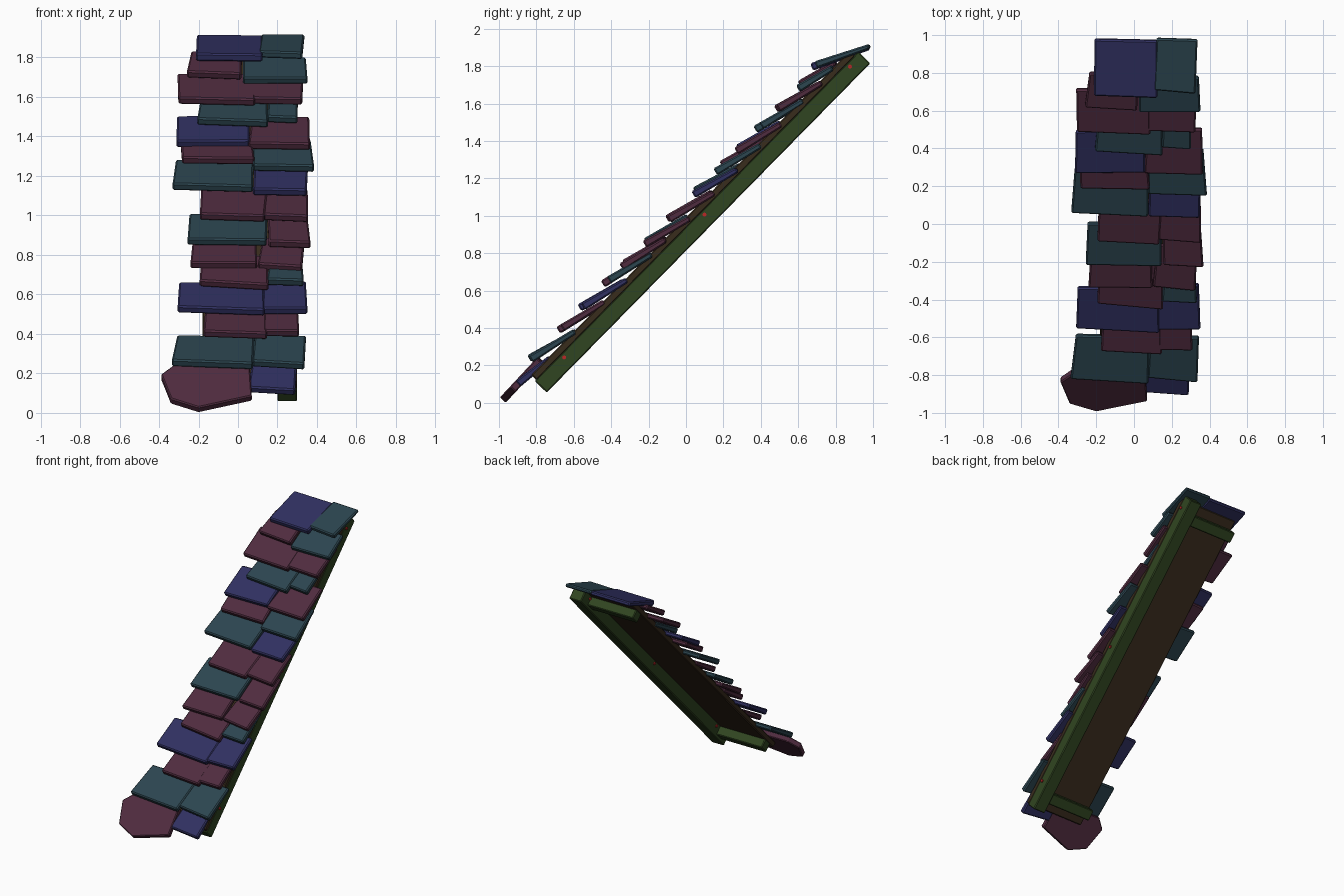
import bpy, bmesh, math, random
from mathutils import Matrix

if "Cube" in bpy.data.objects:
    bpy.data.objects.remove(bpy.data.objects["Cube"])

random.seed(4)

def mat(name, r, g, b):
    m = bpy.data.materials.new(name)
    m.diffuse_color = (r, g, b, 1)
    m.use_nodes = True
    m.node_tree.nodes["Principled BSDF"].inputs["Base Color"].default_value = m.diffuse_color
    return m

WOOD = mat("dark_wood", 0.03, 0.06, 0.015)
PANEL = mat("panel_wood", 0.04, 0.025, 0.012)
NAIL = mat("nail_red", 0.5, 0.02, 0.02)
SLATES = [mat("slate_blue", 0.03, 0.03, 0.12), mat("slate_plum", 0.08, 0.025, 0.05),
          mat("slate_teal", 0.025, 0.06, 0.08)]

# Frame space: x across, y up the slope, z out of the roof
SLOPE = math.atan2(1.76, 1.73)
LENGTH = math.hypot(1.76, 1.73)
FRAME = Matrix.Translation((0, -0.745, 0.055)) @ Matrix.Rotation(SLOPE, 4, 'X')

def prism(name, outline, z0, z1, matrix, material, bevel=0.006, thin=0.0):
    """Extrude a 2D outline; 'thin' shaves the top surface toward the upper end."""
    bm = bmesh.new()
    top_v = max(p[1] for p in outline)
    low = [bm.verts.new((x, y, z0)) for x, y in outline]
    high = [bm.verts.new((x, y, z1 - thin * y / top_v)) for x, y in outline]
    bm.faces.new(low[::-1])
    bm.faces.new(high)
    n = len(outline)
    for i in range(n):
        j = (i + 1) % n
        bm.faces.new((low[i], low[j], high[j], high[i]))
    bmesh.ops.recalc_face_normals(bm, faces=bm.faces)
    bmesh.ops.bevel(bm, geom=bm.edges[:], offset=bevel, segments=1, affect='EDGES')
    bm.transform(matrix)
    me = bpy.data.meshes.new(name)
    bm.to_mesh(me)
    bm.free()
    me.materials.append(material)
    ob = bpy.data.objects.new(name, me)
    bpy.context.collection.objects.link(ob)
    return ob

def beam(name, x0, x1, u0, u1, n0, n1, material=WOOD):
    prism(name, [(x0, u0), (x1, u0), (x1, u1), (x0, u1)], n0, n1, FRAME, material)

def shingle(name, x0, x1, y, z, length, tilt, thick=0.042):
    w = (x1 - x0) / 2
    j = lambda a: random.uniform(-a, a)
    outline = [(-w + j(.008), j(.008) + .01), (w + j(.006), j(.008)),
               (w - .005 + j(.008), length + j(.008)), (-w + .008 + j(.008), length + j(.008))]
    m = (Matrix.Translation(((x0 + x1) / 2, y, z)) @ Matrix.Rotation(math.radians(tilt), 4, 'X')
         @ Matrix.Rotation(math.radians(random.uniform(-3, 1.5)), 4, 'Z'))
    prism(name, outline, 0, thick, m, random.choice(SLATES), bevel=0.008, thin=0.012)

# Backing panel
beam("backing_panel", -0.18, 0.30, 0.01, LENGTH - 0.03, 0.085, 0.125, PANEL)

# Side beam and the two crosspieces, set in from the ends
beam("side_beam", 0.20, 0.30, 0.0, LENGTH, 0.0, 0.09)
beam("lower_crosspiece", -0.18, 0.21, 0.07, 0.15, 0.02, 0.09)
beam("upper_crosspiece", -0.18, 0.21, LENGTH - 0.18, LENGTH - 0.10, 0.02, 0.09)

# Nails through the side beam
for i, u in enumerate((0.20, 1.27, 2.38)):
    bm = bmesh.new()
    bmesh.ops.create_cone(bm, cap_ends=True, segments=8, radius1=0.011, radius2=0.011, depth=0.115,
                          matrix=FRAME @ Matrix.Translation((0.25, u, 0.065)) @ Matrix.Rotation(math.pi / 2, 4, 'Y'))
    me = bpy.data.meshes.new(f"nail_{i+1}")
    bm.to_mesh(me)
    bm.free()
    me.materials.append(NAIL)
    bpy.context.collection.objects.link(bpy.data.objects.new(f"nail_{i+1}", me))

# Shingle rows: left edge, right edge, height of lower edge
left = [(-.33, .08, .225), (-.18, .15, .37), (-.31, .13, .495), (-.20, .15, .625), (-.24, .10, .725),
        (-.25, .15, .84), (-.20, .14, .97), (-.33, .07, 1.12), (-.29, .08, 1.255), (-.31, .06, 1.34),
        (-.20, .15, 1.45), (-.31, .09, 1.555), (-.26, .02, 1.69)]
right = [(.05, .29, .085), (.07, .34, .22), (.13, .31, .38), (.13, .35, .495), (.15, .33, .64),
         (.10, .33, .715), (.15, .37, .83), (.13, .36, .965), (.07, .35, 1.095), (.07, .38, 1.22),
         (.06, .36, 1.33), (.14, .30, 1.46), (.04, .33, 1.56), (.02, .35, 1.66)]
for side, rows, shift in (("left", left, 0.0), ("right", right, 0.008)):
    for i, (x0, x1, z) in enumerate(rows):
        first = side == "right" and i == 0
        y = z - 1.038 - 0.014 * z + shift + (0.06 if first else 0)
        shingle(f"shingle_{side}_{i+1}", x0, x1, y, z,
                0.22 if first or z > 1.64 else 0.27, 40 if first else 32 + random.uniform(-1.5, 1.5))

# Ridge shingles lie flatter
shingle("ridge_shingle_left", -.22, .12, .675, 1.775, .33, 20, .042)
shingle("ridge_shingle_right", .10, .33, .70, 1.79, .30, 20, .038)

# Crooked shingle hanging off the lower corner
prism("eave_shingle",
      [(-.39, .23), (-.34, .06), (-.20, 0), (.07, .08), (.06, .29), (-.32, .30)], 0, 0.042,
      Matrix.Translation((0, -.965, 0.0)) @ Matrix.Rotation(math.radians(47), 4, 'X'), SLATES[1])
